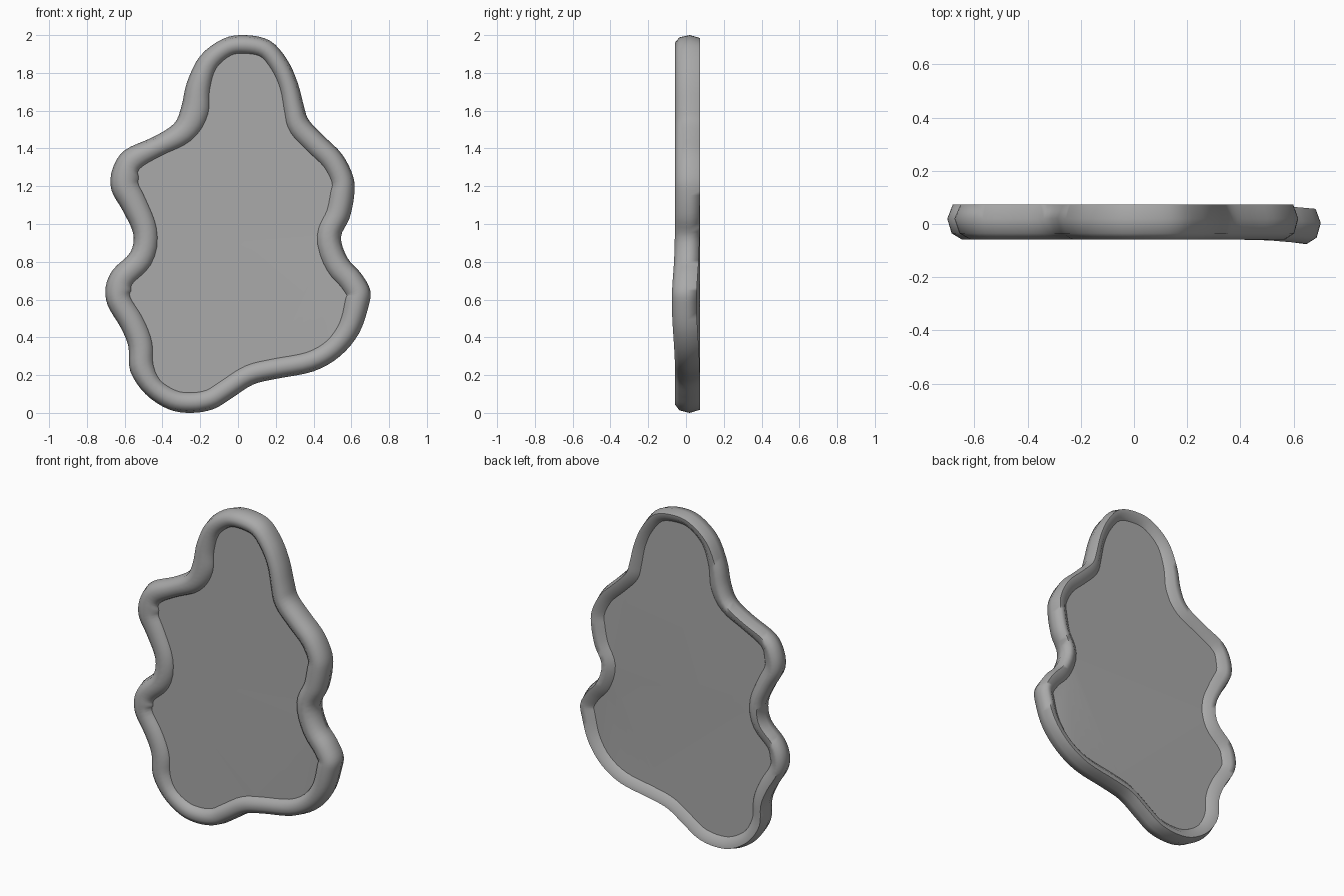
import bpy
import bmesh
import math
from mathutils import Vector
from mathutils.geometry import delaunay_2d_cdt

if "Cube" in bpy.data.objects:
    bpy.data.objects.remove(bpy.data.objects["Cube"], do_unlink=True)

# Wavy outer outline, clockwise from the top: x, z and frame width in hundredths
OUTLINE = [
    (4, 200, 10), (17, 197, 10), (26, 187, 10), (31.5, 175, 10), (35, 162, 11),
    (37.5, 155, 12), (45, 147, 12), (55, 137, 12), (61, 125, 12), (61.5, 115, 13),
    (59, 103, 13), (54.5, 93, 13), (58, 82, 13), (65, 74, 13), (70, 65, 13),
    (69, 56, 13), (64, 42, 12), (54, 30, 11), (40, 22, 11), (20, 18, 11),
    (8, 15, 11), (-3, 8, 11), (-13, 2, 11), (-25, 0, 11), (-37, 2, 11),
    (-49, 10, 11), (-57, 22, 13), (-58, 35, 13), (-62, 45, 13), (-69, 57, 13),
    (-70, 67, 14), (-66, 76, 13), (-57, 85, 13), (-55.5, 95, 13), (-61, 107, 14),
    (-67, 118, 15), (-66.5, 129, 15), (-60, 139, 13), (-45, 146, 11),
    (-34, 153, 13), (-30, 162, 15), (-27, 175, 13), (-20, 189, 11), (-8, 198, 10)]

# Frame cross-section: share of the width inward from the outline, depth y
SECTION = [(.15, .073), (0, .02), (.12, -.035), (.4, -.058), (.72, -.053),
           (.93, -.033), (1, -.01), (.92, .015), (.68, .043), (.4, .07)]
STEPS = 4
PANEL_FRONT, PANEL_BACK = -.02, .041


def smooth_loop(points):
    """Closed spline through the points."""
    pts = [Vector(p) / 100 for p in points]
    n = len(pts)
    loop = []
    for i in range(n):
        a, b, c, d = (pts[(i + k) % n] for k in (-1, 0, 1, 2))
        for s in range(STEPS):
            t = s / STEPS
            loop.append(b + (c - a) * t / 2
                        + (a - b * 2.5 + c * 2 - d / 2) * t ** 2
                        + ((b - c) * 3 + d - a) / 2 * t ** 3)
    return loop


def inward_normals(loop, window=3):
    """Inward directions, averaged over neighbours to keep bends clean."""
    n = len(loop)
    result = []
    for i in range(n):
        tangent = loop[(i + window) % n] - loop[i - window]
        result.append(Vector((tangent.y, -tangent.x)).normalized())
    return result


loop = smooth_loop(OUTLINE)
normals = inward_normals(loop)


def inset(share):
    """Outline moved inward by a share of the local frame width."""
    return [p.xy + n * p.z * share for p, n in zip(loop, normals)]


def lean(p, y):
    """Point at depth y, with the low right bulge leaning forward."""
    reach = (p - Vector((.68, .58))).length
    return Vector((p.x, y - .017 * math.exp(-(reach / .25) ** 2), p.y))


def finish(bm, name, material):
    bmesh.ops.recalc_face_normals(bm, faces=bm.faces)
    mesh = bpy.data.meshes.new(name)
    bm.to_mesh(mesh)
    bm.free()
    mesh.materials.append(material)
    obj = bpy.data.objects.new(name, mesh)
    bpy.context.collection.objects.link(obj)
    bpy.ops.object.select_all(action='DESELECT')
    obj.select_set(True)
    bpy.context.view_layer.objects.active = obj
    bpy.ops.object.shade_smooth_by_angle(angle=math.radians(75))


# Single grey finish
grey = bpy.data.materials.new("soft grey")
grey.use_nodes = True
colour = (.4, .4, .4, 1)
grey.diffuse_color = colour
grey.node_tree.nodes["Principled BSDF"].inputs["Base Color"].default_value = colour

# Wavy frame swept around the outline
bm = bmesh.new()
rings = [[bm.verts.new(lean(p, y)) for p in inset(share)]
         for share, y in SECTION]
for k, ring in enumerate(rings):
    following = rings[(k + 1) % len(rings)]
    for i in range(len(ring)):
        j = (i + 1) % len(ring)
        bm.faces.new((ring[i], ring[j], following[j], following[i]))
finish(bm, "wavy_frame", grey)

# Panel held inside the frame
bm = bmesh.new()
edge = inset(.7)
points, _, triangles, *_ = delaunay_2d_cdt(edge, [], [list(range(len(edge)))], 1, 1e-5)
verts = [bm.verts.new(lean(p, PANEL_FRONT)) for p in points]
faces = [bm.faces.new([verts[i] for i in tri]) for tri in triangles]
back = bmesh.ops.extrude_face_region(bm, geom=faces, use_keep_orig=True)
bmesh.ops.translate(bm, vec=(0, PANEL_BACK - PANEL_FRONT, 0),
                    verts=[v for v in back["geom"] if isinstance(v, bmesh.types.BMVert)])
finish(bm, "mirror_panel", grey)
